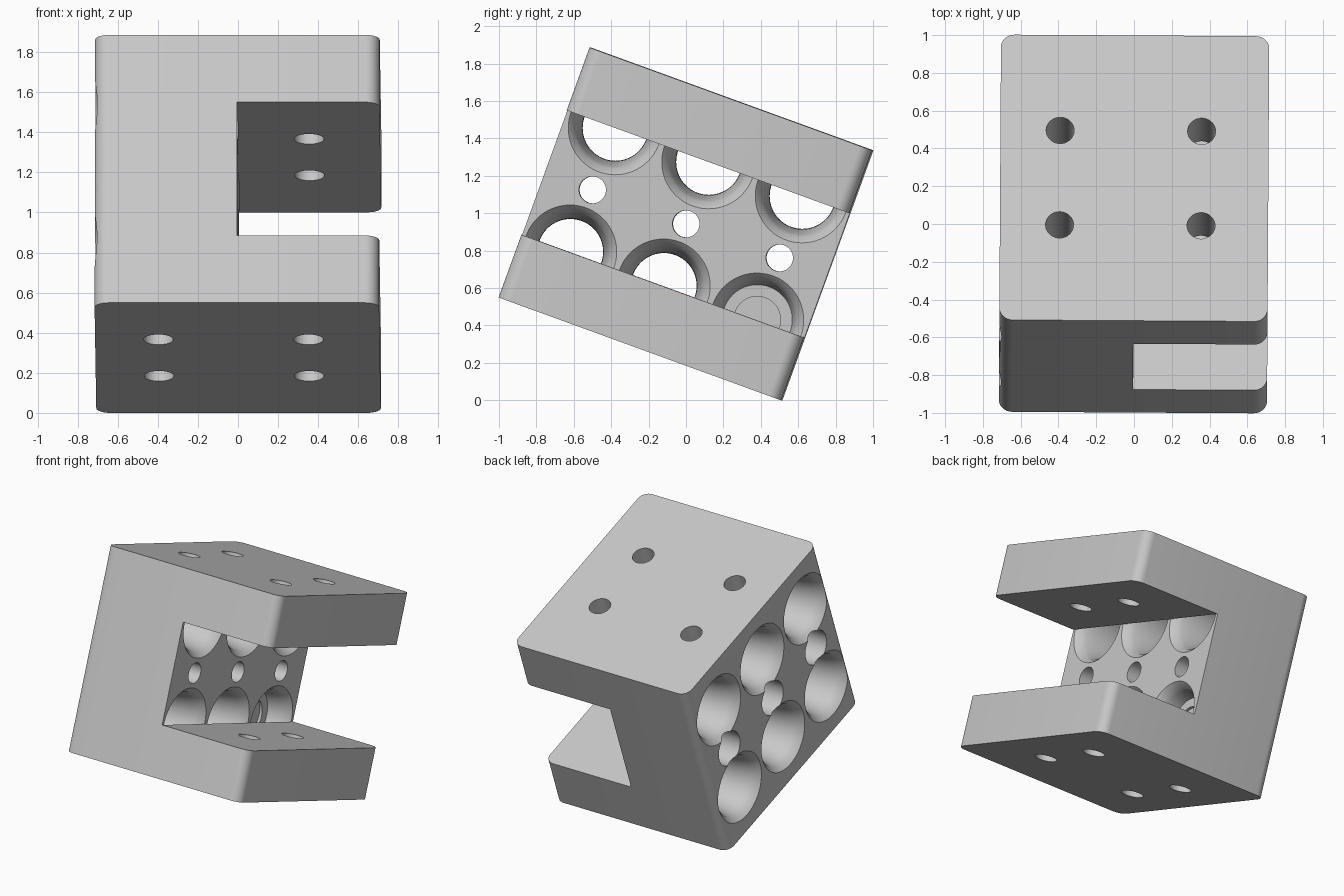
import bpy, bmesh, math
from mathutils import Matrix, Vector

cube = bpy.data.objects.get("Cube")
if cube:
    bpy.data.objects.remove(cube, do_unlink=True)

W, L, H = 1.42, 1.607, 1.422      # block width, length and height
SLOT = 0.354                      # half height of the slot
PITCH, ROW = 0.532, 0.352         # bore spacing and row offset
FACE = -W / 2                     # outer face of the bored wall

grey = bpy.data.materials.new("light grey")
grey.use_nodes = True
colour = (0.58, 0.58, 0.58, 1)
grey.diffuse_color = colour
grey.node_tree.nodes["Principled BSDF"].inputs["Base Color"].default_value = colour


def finish(bm, name):
    bmesh.ops.recalc_face_normals(bm, faces=bm.faces)
    mesh = bpy.data.meshes.new(name)
    bm.to_mesh(mesh)
    bm.free()
    mesh.materials.append(grey)
    obj = bpy.data.objects.new(name, mesh)
    bpy.context.collection.objects.link(obj)
    return obj


def box(name, size, centre=(0, 0, 0), radius=0):
    bm = bmesh.new()
    bmesh.ops.create_cube(bm, size=1)
    bmesh.ops.scale(bm, vec=size, verts=bm.verts)
    bmesh.ops.translate(bm, vec=centre, verts=bm.verts)
    if radius:
        upright = [e for e in bm.edges
                   if abs(e.verts[0].co.z - e.verts[1].co.z) > 0.1]
        bmesh.ops.bevel(bm, geom=upright, offset=radius, segments=8,
                        profile=0.5, affect='EDGES')
    return finish(bm, name)


def lathe(name, profile, centre, upright=False, sides=64):
    """Closed solid turned about x (or z if upright) from (position, radius) pairs."""
    bm = bmesh.new()
    rings = []
    for along, r in profile:
        ring = []
        for i in range(sides):
            a = math.tau * (i + 0.5) / sides
            p = Vector((along, r * math.cos(a), r * math.sin(a)))
            if upright:
                p = Vector((p.y, p.z, p.x))
            ring.append(bm.verts.new(p + Vector(centre)))
        rings.append(ring)
    for a, b in zip(rings, rings[1:]):
        for i in range(sides):
            j = (i + 1) % sides
            bm.faces.new((a[i], a[j], b[j], b[i]))
    bm.faces.new(rings[0])
    bm.faces.new(rings[-1])
    return finish(bm, name)


def cut(target, cutter):
    cutter.hide_render = True
    mod = target.modifiers.new("cut", 'BOOLEAN')
    mod.operation = 'DIFFERENCE'
    mod.solver = 'EXACT'
    mod.object = cutter
    bpy.context.view_layer.objects.active = target
    bpy.ops.object.modifier_apply(modifier=mod.name)
    bpy.data.objects.remove(cutter, do_unlink=True)


# Block with rounded upright edges and a slot open to one side
block = box("clamp_block", (W, L, H), radius=0.07)
cut(block, box("slot_cutter", (1, 2, 2 * SLOT), (0.5, 0, 0)))

# Waisted bores through the closed wall, flared at both mouths
waist = [(FACE - 0.01, 0.25)]
steps = 20
for i in range(steps + 1):
    t = -1 + 2 * i / steps
    waist.append((FACE / 2 * (1 - t), 0.25 - 0.075 * math.sqrt(max(0, 1 - t * t))
                  if abs(t) < 1 else 0.25))
# Ease the arc so that it narrows smoothly from the mouths to the middle
waist = [(x, 0.25 - 0.075 * math.sqrt(max(0, 1 - (abs(x / (FACE / 2) - 1)) ** 2)))
         for x, r in waist]
waist.append((0.001, 0.25))
for k in (-1, 0, 1):
    for side in (-1, 1):
        cut(block, lathe("bore_cutter", waist, (0, k * PITCH, side * ROW)))

# Screw holes between the bores, widened at the outer face
screw = [(FACE - 0.1, 0.122), (FACE + 0.2, 0.122), (FACE + 0.2, 0.072), (0.1, 0.072)]
for k in (-1, 0, 1):
    cut(block, lathe("screw_cutter", screw, (0, k * PITCH, 0), sides=48))

# Upright holes through both slabs
for x in (-0.394, 0.355):
    for k in (-0.5, 0.5):
        cut(block, lathe("upright_cutter", [(-1, 0.074), (1, 0.074)],
                         (x, k * PITCH, 0), upright=True, sides=48))

# Stepped plug closing one bore
plug = lathe("bore_plug",
             [(-0.34, 0.18), (-0.16, 0.194), (-0.16, 0.125), (-0.18, 0.125)],
             (0, PITCH, -ROW))

# Tip the whole part about its width and stand it on the ground
pose = (Matrix.Rotation(math.radians(-0.35), 4, 'Z')
        @ Matrix.Rotation(math.radians(-20), 4, 'X'))
for obj in (block, plug):
    obj.data.transform(pose)
low = min(v.co.z for v in block.data.vertices)
for obj in (block, plug):
    obj.data.transform(Matrix.Translation((0, 0, -low)))
    bpy.ops.object.select_all(action='DESELECT')
    obj.select_set(True)
    bpy.context.view_layer.objects.active = obj
    bpy.ops.object.shade_smooth_by_angle(angle=math.radians(30))
